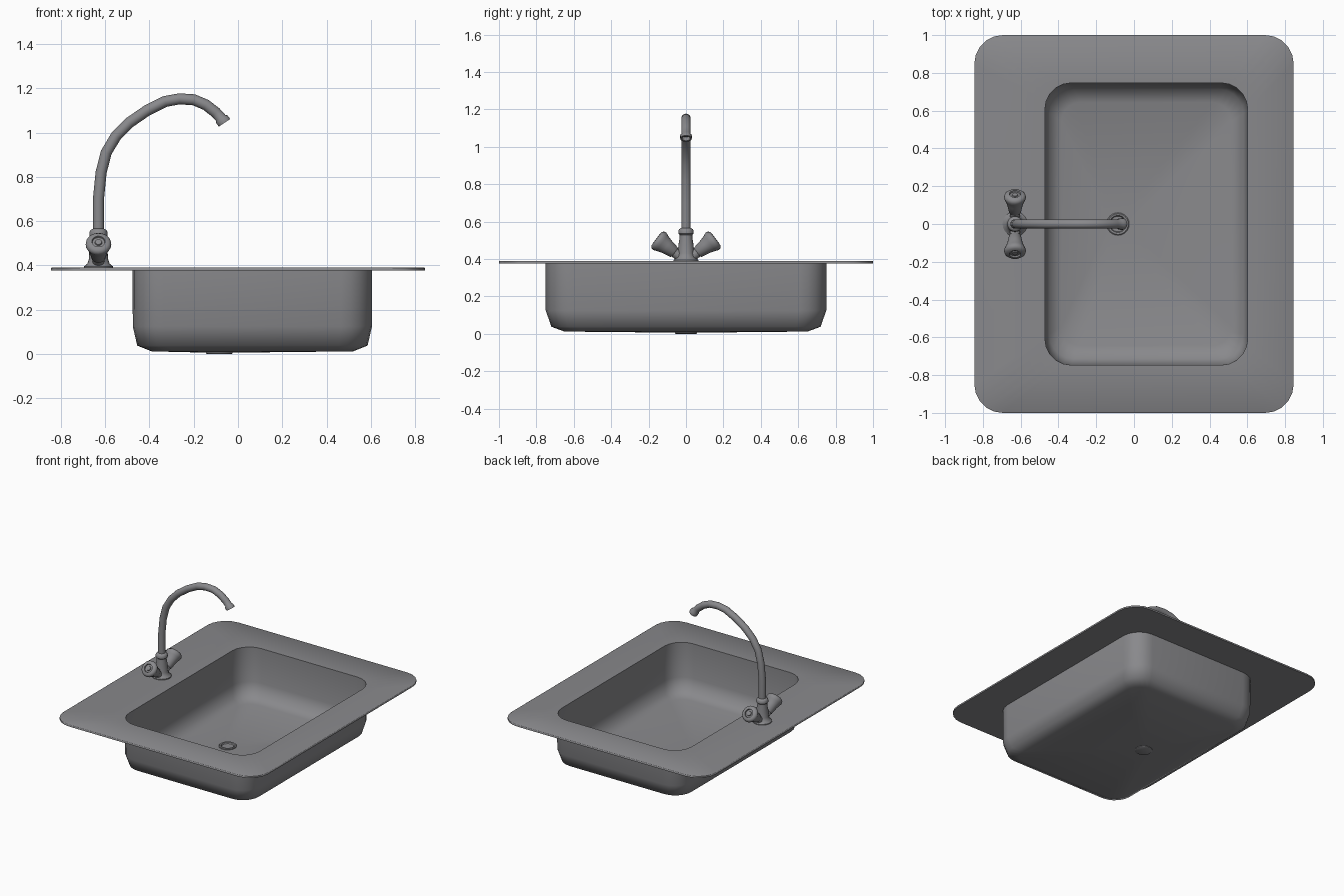
import bpy, bmesh, math
from mathutils import Vector, Matrix

if "Cube" in bpy.data.objects:
    bpy.data.objects.remove(bpy.data.objects["Cube"])

steel = bpy.data.materials.new("steel_grey")
steel.diffuse_color = (0.25, 0.25, 0.262, 1)
steel.use_nodes = True
steel.node_tree.nodes["Principled BSDF"].inputs["Base Color"].default_value = steel.diffuse_color


def loft(name, rings, angle=45, caps=True):
    """Skin a list of equal-length point rings into one smooth object."""
    bm = bmesh.new()
    loops = [[bm.verts.new(p) for p in r] for r in rings]
    n = len(loops[0])
    for a, b in zip(loops, loops[1:]):
        for i in range(n):
            j = (i + 1) % n
            bm.faces.new((a[i], a[j], b[j], b[i]))
    if caps:
        bm.faces.new(loops[0])
        bm.faces.new(loops[-1])
    bmesh.ops.recalc_face_normals(bm, faces=bm.faces)
    me = bpy.data.meshes.new(name)
    bm.to_mesh(me)
    bm.free()
    me.materials.append(steel)
    ob = bpy.data.objects.new(name, me)
    bpy.context.collection.objects.link(ob)
    bpy.ops.object.select_all(action='DESELECT')
    ob.select_set(True)
    bpy.context.view_layer.objects.active = ob
    bpy.ops.object.shade_smooth_by_angle(angle=math.radians(angle))
    return ob


SEG = 5   # segments per rounded corner


def rrect(cx, hx, hy, r, z):
    pts = []
    for k, (sx, sy) in enumerate(((1, 1), (-1, 1), (-1, -1), (1, -1))):
        for i in range(SEG + 1):
            a = math.pi / 2 * (k + i / SEG)
            pts.append((cx + sx * (hx - r) + r * math.cos(a),
                        sy * (hy - r) + r * math.sin(a), z))
    return pts


def circle(cx, r, z):
    n = 4 * (SEG + 1)
    return [(cx + r * math.cos((i + .5) / n * math.tau),
             r * math.sin((i + .5) / n * math.tau), z) for i in range(n)]


def revolve(name, profile, origin, axis=(0, 0, 1), n=20, angle=40):
    """Turn a (radius, height) profile about an axis."""
    rot = Vector((0, 0, 1)).rotation_difference(Vector(axis)).to_matrix()
    return loft(name, [[Vector(origin) + rot @ Vector((r * math.cos(i / n * math.tau),
                        r * math.sin(i / n * math.tau), h)) for i in range(n)]
                       for r, h in profile], angle)


# sink: inner basin, rim and outer basin as one thin sheet
CX, DX, T = 0.065, -0.085, 0.006
basin = [(0.455, 0.65, 0.10, 0.012), (0.52, 0.72, 0.13, 0.038),
         (0.54, 0.75, 0.14, 0.125)]                      # half x, half y, corner, z
rings = [circle(DX, 0.05, 0.010)]
rings += [rrect(CX, x - T, y - T, r, z + T) for x, y, r, z in basin]
rings += [rrect(CX, 0.537, 0.747, 0.14, 0.388),
          rrect(0, 0.842, 0.997, 0.15, 0.390),
          rrect(0, 0.845, 1.0, 0.15, 0.388),
          rrect(0, 0.845, 1.0, 0.15, 0.376),
          rrect(CX, 0.541, 0.751, 0.14, 0.376)]
rings += [rrect(CX, x, y, r, z) for x, y, r, z in reversed(basin)]
rings += [circle(DX, 0.05, 0.006)]
loft("sink_basin", rings, 60)

# drain with raised ring and recessed middle
revolve("drain", [(0.055, 0), (0.06, 0.003), (0.06, 0.016), (0.055, 0.02),
                  (0.045, 0.018), (0.04, 0.008), (0.01, 0.007)], (DX, 0, 0), n=24)

# tap body: flange, waist and collar
FX = -0.63
revolve("tap_body", [(0.066, 0.385), (0.066, 0.395), (0.05, 0.408), (0.043, 0.43),
                     (0.041, 0.47), (0.034, 0.515), (0.034, 0.528), (0.041, 0.535),
                     (0.041, 0.55), (0.036, 0.56), (0.025, 0.566)], (FX, 0, 0))

# two tilted handles with ringed end faces
for side, label in ((1, "back"), (-1, "front")):
    revolve(label + "_handle",
            [(0.026, 0.02), (0.027, 0.075), (0.032, 0.08), (0.042, 0.13), (0.052, 0.16),
             (0.058, 0.175), (0.056, 0.188), (0.046, 0.197), (0.030, 0.199),
             (0.028, 0.190), (0.017, 0.190), (0.015, 0.196), (0.004, 0.197)],
            (FX, 0, 0.389), (0, 0.8 * side, 0.6))

# swan-neck spout swept along its path, with flared hollow outlet
path = [(-.63, .55), (-.63, .70), (-.618, .82), (-.595, .91), (-.55, .985),
        (-.49, 1.045), (-.41, 1.1), (-.33, 1.14), (-.265, 1.152), (-.20, 1.148),
        (-.145, 1.125), (-.10, 1.09), (-.078, 1.066)]
radii = [0.025] * 13
path += [(-.073, 1.06), (-.061, 1.044), (-.061, 1.044), (-.075, 1.063)]
radii += [0.031, 0.031, 0.022, 0.02]
tangents = []
for i in range(len(path)):
    a, b = path[max(i - 1, 0)], path[min(i + 1, len(path) - 1)]
    d = Vector((b[0] - a[0], 0, b[1] - a[1])) if i < 12 else Vector((.55, 0, -.83))
    tangents.append(d.normalized())
N = 16
rings = []
for (x, z), r, t in zip(path, radii, tangents):
    u = Vector((0, 1, 0))
    v = t.cross(u)
    rings.append([Vector((x, 0, z)) + r * (math.cos(k / N * math.tau) * u
                  + math.sin(k / N * math.tau) * v) for k in range(N)])
loft("spout", rings, 50)
